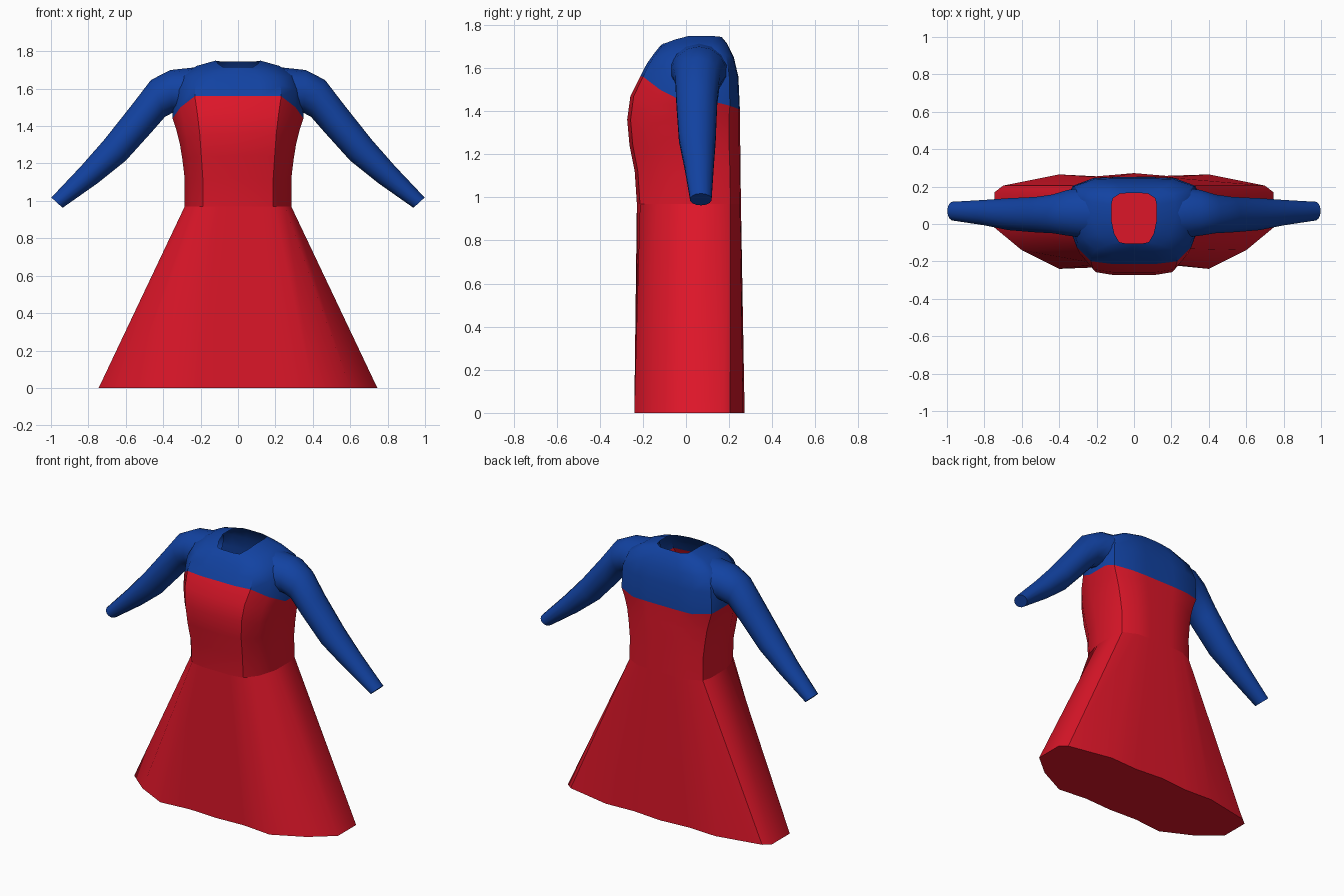
import bpy, bmesh, math
from mathutils import Vector

if "Cube" in bpy.data.objects:
    bpy.data.objects.remove(bpy.data.objects["Cube"])


def material(name, rgb):
    m = bpy.data.materials.new(name)
    m.diffuse_color = (*rgb, 1)
    m.use_nodes = True
    m.node_tree.nodes["Principled BSDF"].inputs["Base Color"].default_value = m.diffuse_color
    return m


RED = material("red_cloth", (0.72, 0.008, 0.022))
BLUE = material("blue_cloth", (0.006, 0.055, 0.36))


def loft(name, rings, mat, cap_first=False, cap_last=False):
    """Skin a list of closed rings with quads."""
    bm = bmesh.new()
    rows = [[bm.verts.new(p) for p in r] for r in rings]
    n = len(rows[0])
    for a, b in zip(rows, rows[1:]):
        for i in range(n):
            j = (i + 1) % n
            bm.faces.new((a[i], a[j], b[j], b[i]))
    if cap_first:
        bm.faces.new(rows[0][::-1])
    if cap_last:
        bm.faces.new(rows[-1])
    bmesh.ops.recalc_face_normals(bm, faces=bm.faces)
    me = bpy.data.meshes.new(name)
    bm.to_mesh(me)
    bm.free()
    ob = bpy.data.objects.new(name, me)
    bpy.context.collection.objects.link(ob)
    me.materials.append(mat)
    bpy.ops.object.select_all(action='DESELECT')
    ob.select_set(True)
    bpy.context.view_layer.objects.active = ob
    bpy.ops.object.shade_smooth_by_angle(angle=math.radians(40))
    return ob


def mirrored(half):
    """Close a front-to-back half section by mirroring it in x."""
    return half + [(-x, y, z) for x, y, z in half[-2:0:-1]]


# Half cross-section of the torso, front to back
U = [0, .35, .66, .88, 1, 1, .94, .62, .32, 0]
V = [-1, -1, -.94, -.6, -.1, .55, .8, .98, 1, 1]


def torso_ring(w, yf, yb, zf, zs=None, zb=None):
    zs = zf if zs is None else zs
    zb = zf if zb is None else zb
    z = [zf, zf, zf, (zf + zs) / 2, zs, zs, (zs + zb) / 2, zb, zb, zb]
    c, h = (yf + yb) / 2, (yb - yf) / 2
    return mirrored([(u * w, c + v * h, k) for u, v, k in zip(U, V, z)])


# Skirt: wavy hem up to the waist, closed underneath
hem = mirrored([(x, y, 0) for x, y in [
    (0, -.23), (.2, -.22), (.4, -.24), (.6, -.14), (.745, -.02),
    (.745, .17), (.70, .205), (.4, .265), (.2, .255), (0, .272)]])
waist = torso_ring(.285, -.228, .255, .97)
loft("skirt", [hem, waist], RED, cap_first=True)

# Bodice: waist to the yoke seam
seam = torso_ring(.35, -.213, .25, 1.56, 1.44, 1.41)
loft("bodice", [
    waist,
    torso_ring(.285, -.238, .253, 1.12),
    torso_ring(.297, -.262, .252, 1.24, 1.22, 1.22),
    torso_ring(.31, -.273, .251, 1.36, 1.3, 1.3),
    torso_ring(.33, -.258, .25, 1.47, 1.38, 1.36),
    seam], RED)

# Yoke: seam over the shoulders to the open neckline
loft("yoke", [
    seam,
    torso_ring(.345, -.182, .243, 1.62, 1.58, 1.56),
    torso_ring(.31, -.15, .222, 1.665, 1.67, 1.65),
    torso_ring(.22, -.122, .19, 1.70, 1.722, 1.715),
    torso_ring(.12, -.105, .165, 1.715, 1.75, 1.745)], BLUE)

# Sleeves: (top x, z), (bottom x, z), front y, back y
SECTIONS = [
    ((.22, 1.715), (.27, 1.47), -.08, .20),
    ((.36, 1.70), (.352, 1.47), -.065, .185),
    ((.465, 1.647), (.39, 1.45), -.052, .16),
    ((.57, 1.51), (.46, 1.37), -.047, .147),
    ((.716, 1.326), (.60, 1.215), -.035, .14),
    ((.84, 1.185), (.75, 1.095), -.008, .13),
    ((.998, 1.018), (.938, .963), .018, .12),
]


def sleeve_ring(side, top, bottom, yf, yb, n=14):
    t, b = Vector(top), Vector(bottom)
    c, h = (t + b) / 2, (t - b) / 2
    ring = []
    for i in range(n):
        a = math.tau * i / n
        p = c + h * math.cos(a)
        ring.append((side * p.x, (yf + yb) / 2 + (yb - yf) / 2 * math.sin(a), p.y))
    return ring


for side, label in ((-1, "left"), (1, "right")):
    loft(label + "_sleeve", [sleeve_ring(side, *s) for s in SECTIONS],
         BLUE, cap_last=True)
